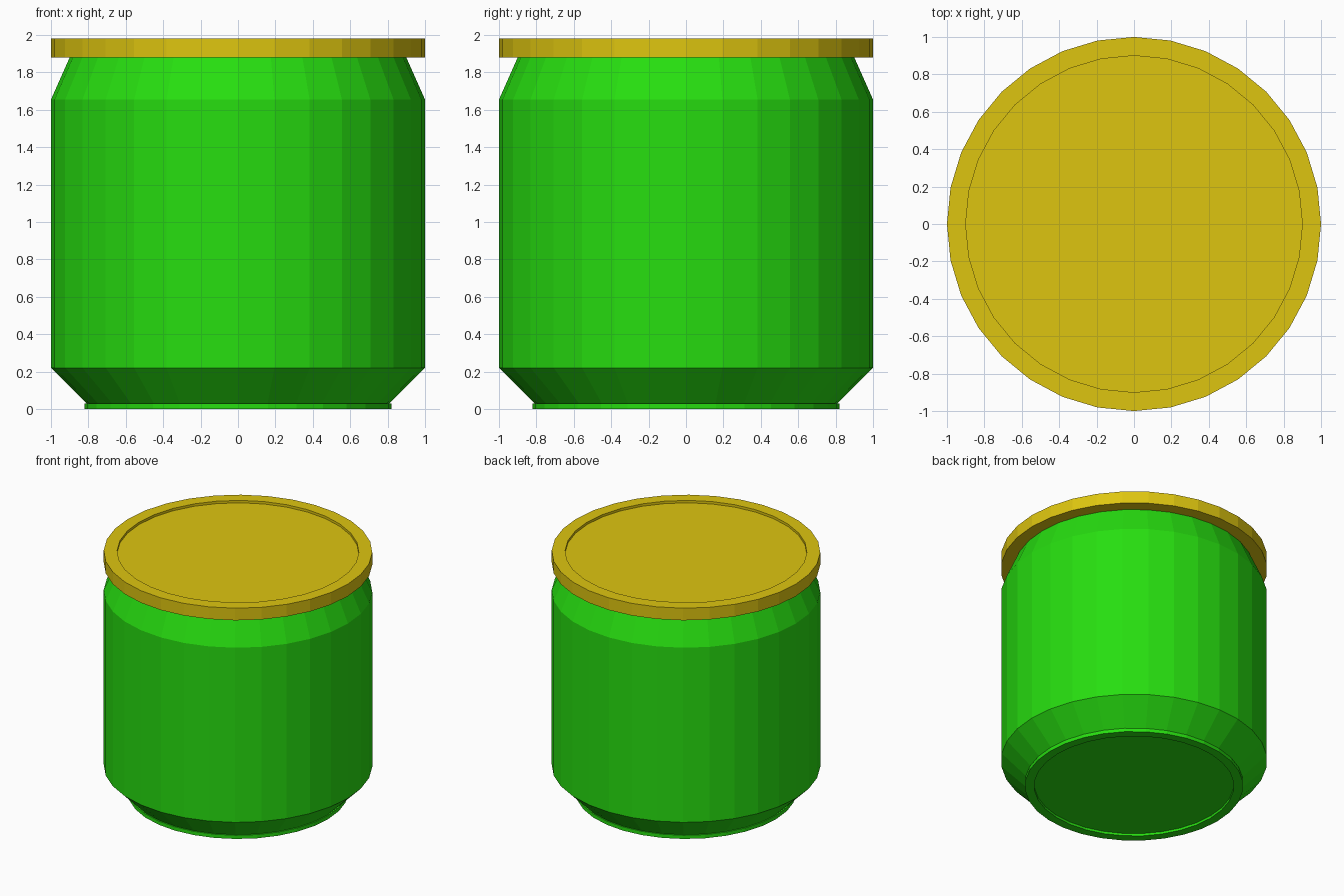
import bpy, bmesh
from math import cos, sin, pi

if "Cube" in bpy.data.objects:
    bpy.data.objects.remove(bpy.data.objects["Cube"])

SIDES = 32


def material(name, color):
    m = bpy.data.materials.new(name)
    m.diffuse_color = (*color, 1)
    m.use_nodes = True
    m.node_tree.nodes["Principled BSDF"].inputs["Base Color"].default_value = m.diffuse_color
    return m


def lathe(name, profile, mat):
    """Spin (radius, z) points, listed bottom to top, into a closed solid."""
    bm = bmesh.new()
    rings = [[bm.verts.new((r * cos(2 * pi * i / SIDES), r * sin(2 * pi * i / SIDES), z))
              for i in range(SIDES)] for r, z in profile]
    for a, b in zip(rings, rings[1:]):
        for i in range(SIDES):
            j = (i + 1) % SIDES
            bm.faces.new((a[i], a[j], b[j], b[i]))
    bm.faces.new(rings[0][::-1])
    bm.faces.new(rings[-1])
    mesh = bpy.data.meshes.new(name)
    bm.to_mesh(mesh)
    bm.free()
    mesh.materials.append(mat)
    obj = bpy.data.objects.new(name, mesh)
    bpy.context.collection.objects.link(obj)
    return obj


green = material("green", (0.02, 0.73, 0.005))
gold = material("gold", (0.73, 0.56, 0.005))

# Jar body: recessed base, foot ring, flared bottom, straight wall, shoulder
lathe("jar_body", [(0.75, 0.02), (0.75, 0), (0.82, 0), (0.82, 0.03), (0.81, 0.03),
                   (1, 0.22), (1, 1.655), (0.9, 1.88)], green)

# Lid: flat disc with a shallow recess in the top
lathe("lid", [(0.9, 1.88), (1, 1.88), (1, 1.98), (0.9, 1.98), (0.9, 1.96)], gold)
